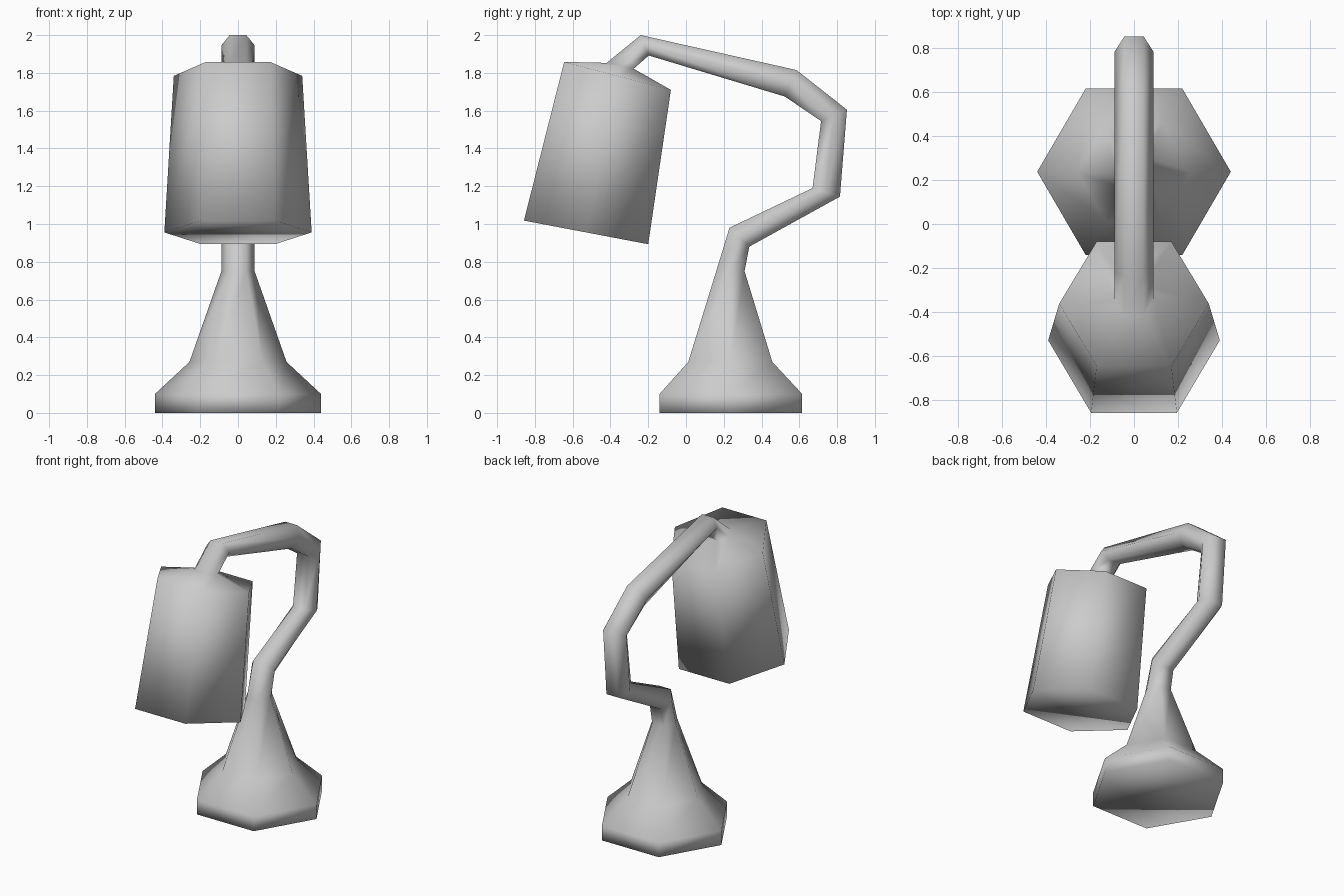
import bpy, bmesh
from mathutils import Vector

if "Cube" in bpy.data.objects:
    bpy.data.objects.remove(bpy.data.objects["Cube"])

# Each hexagonal ring: (y, z) of its two flat sides, half width in x.
base = [((-0.14, 0.0), (0.615, 0.0), 0.44),
        ((-0.14, 0.10), (0.615, 0.10), 0.44),
        ((0.012, 0.27), (0.457, 0.27), 0.257),
        ((0.16, 0.75), (0.31, 0.75), 0.088)]
arm = [((0.23, 0.98), (0.335, 0.88), 0.088),
       ((0.67, 1.19), (0.815, 1.145), 0.088),
       ((0.715, 1.545), (0.852, 1.605), 0.088),
       ((0.523, 1.675), (0.585, 1.815), 0.088),
       ((-0.197, 1.892), (-0.24, 2.0), 0.088),
       ((-0.277, 1.822), (-0.42, 1.853), 0.088)]
shade = [((-0.08, 1.71), (-0.645, 1.858), 0.34),
         ((-0.20, 0.893), (-0.858, 1.018), 0.39)]


def hex_ring(bm, a, b, w):
    """Hexagon with corners on +-x and flats at the points a and b."""
    a, b = Vector((0, *a)), Vector((0, *b))
    mid, x = (a + b) / 2, Vector((w, 0, 0))
    return [bm.verts.new(p) for p in
            (mid + x, b + x / 2, b - x / 2, mid - x, a - x / 2, a + x / 2)]


# The lamp is one continuous skin: base, bent arm and shade
bm = bmesh.new()
rings = [hex_ring(bm, *r) for r in base + arm + shade]
for lo, hi in zip(rings, rings[1:]):
    for i in range(6):
        j = (i + 1) % 6
        bm.faces.new((lo[i], lo[j], hi[j], hi[i]))

# Underside of the base and mouth of the shade
bm.faces.new(rings[0][::-1])
bm.faces.new(rings[-1])
bmesh.ops.recalc_face_normals(bm, faces=bm.faces)
for f in bm.faces:
    f.smooth = True

mesh = bpy.data.meshes.new("desk_lamp")
bm.to_mesh(mesh)
bm.free()
lamp = bpy.data.objects.new("desk_lamp", mesh)
bpy.context.collection.objects.link(lamp)
